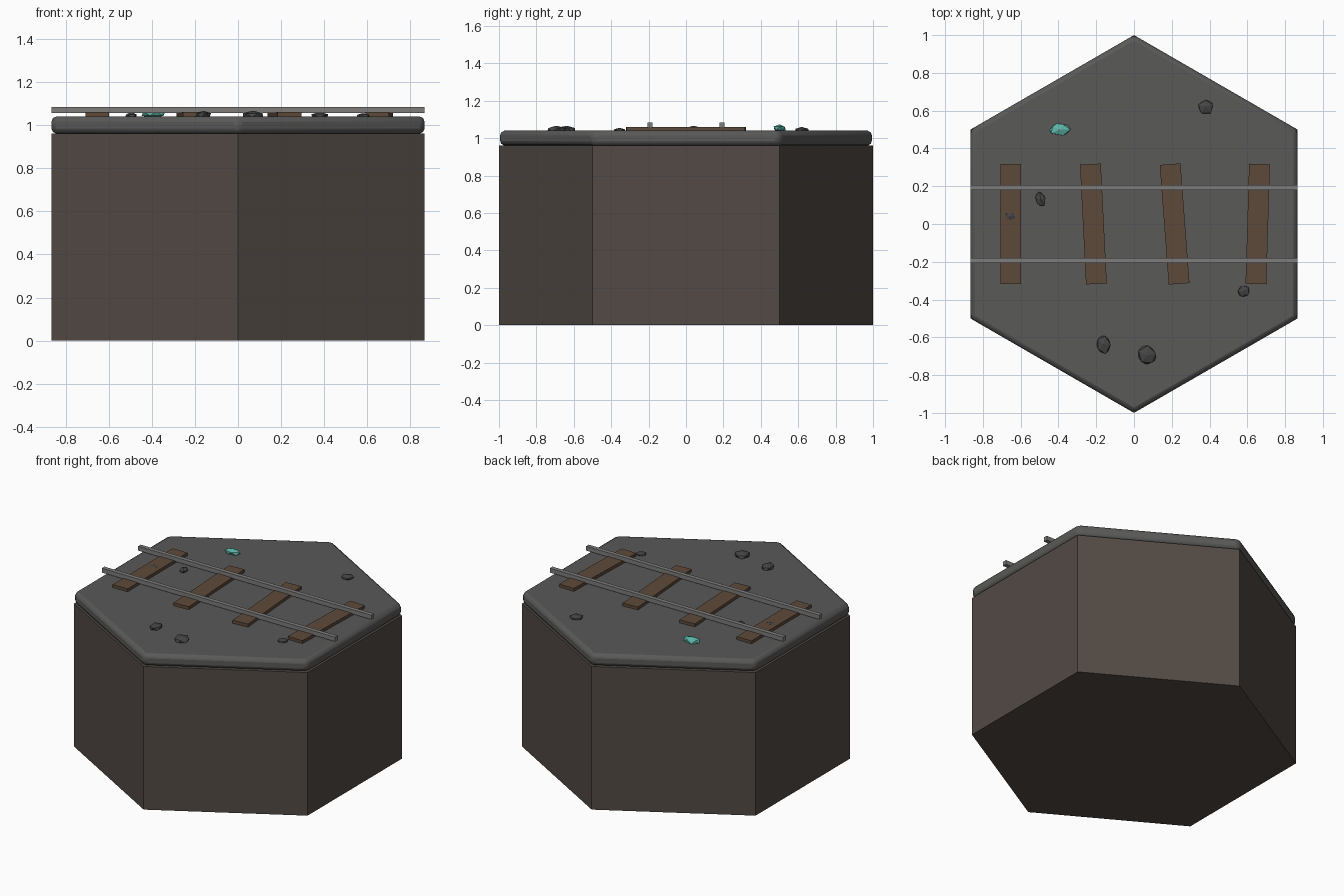
import bpy, math, random

if "Cube" in bpy.data.objects:
    bpy.data.objects.remove(bpy.data.objects["Cube"])

random.seed(4)


def material(name, rgb):
    m = bpy.data.materials.new(name)
    m.diffuse_color = (*rgb, 1)
    m.use_nodes = True
    m.node_tree.nodes["Principled BSDF"].inputs["Base Color"].default_value = m.diffuse_color
    return m


EARTH = material("earth", (0.085, 0.068, 0.058))
STONE = material("slate", (0.10, 0.10, 0.098))
WOOD = material("wood", (0.11, 0.068, 0.042))
METAL = material("steel", (0.21, 0.205, 0.20))
ROCK = material("dark_rock", (0.06, 0.06, 0.06))
CRYSTAL = material("teal_crystal", (0.11, 0.45, 0.38))


def finish(name, mat):
    ob = bpy.context.object
    ob.name = name
    ob.data.materials.append(mat)
    return ob


def hexagon(name, z0, z1, mat):
    # six-sided prism with points along y
    bpy.ops.mesh.primitive_cylinder_add(vertices=6, radius=1, depth=z1 - z0,
                                        location=(0, 0, (z0 + z1) / 2))
    return finish(name, mat)


def box(name, loc, size, mat, angle=0):
    bpy.ops.mesh.primitive_cube_add(size=1, location=loc, rotation=(0, 0, angle))
    ob = finish(name, mat)
    ob.scale = size
    return ob


def rock(name, loc, radii, mat, angle=0):
    bpy.ops.mesh.primitive_ico_sphere_add(subdivisions=1, radius=1, location=loc,
                                          rotation=(0, 0, angle))
    ob = finish(name, mat)
    for v in ob.data.vertices:
        v.co *= random.uniform(0.9, 1.12)
    ob.scale = radii


# Hexagonal ground block and rounded slab on top
hexagon("ground_block", 0, 0.96, EARTH)
slab = hexagon("stone_slab", 0.96, 1.04, STONE)
bev = slab.modifiers.new("rounded_edges", 'BEVEL')
bev.width = 0.025
bev.segments = 2
bpy.ops.object.shade_smooth_by_angle(angle=math.radians(30))

# Slightly crooked sleepers
for i, (x, a) in enumerate([(-0.653, 0), (-0.215, 0.05), (0.215, 0.075), (0.655, -0.03)]):
    box(f"sleeper_{i + 1}", (x, 0, 1.049), (0.11, 0.635, 0.022), WOOD, a)

# Rails
for side, y in (("front", -0.193), ("back", 0.193)):
    box(f"rail_{side}", (0, y, 1.07), (1.732, 0.028, 0.029), METAL)

# Scattered rocks: x, y, z, radii, turn
ROCKS = [
    (0.38, 0.62, 1.04, 0.044, 0.042, 0.021, 0.3),
    (-0.495, 0.13, 1.04, 0.028, 0.044, 0.019, 0.3),
    (-0.655, 0.04, 1.055, 0.027, 0.023, 0.012, 0),
    (0.58, -0.355, 1.04, 0.035, 0.033, 0.017, 0.6),
    (-0.162, -0.637, 1.045, 0.04, 0.053, 0.022, 0),
    (0.07, -0.695, 1.045, 0.053, 0.056, 0.022, 0.2),
]
for i, (x, y, z, a, b, c, t) in enumerate(ROCKS):
    rock(f"rock_{i + 1}", (x, y, z), (a, b, c), ROCK, t)

# Teal crystal
rock("crystal", (-0.393, 0.5, 1.052), (0.057, 0.035, 0.02), CRYSTAL)
